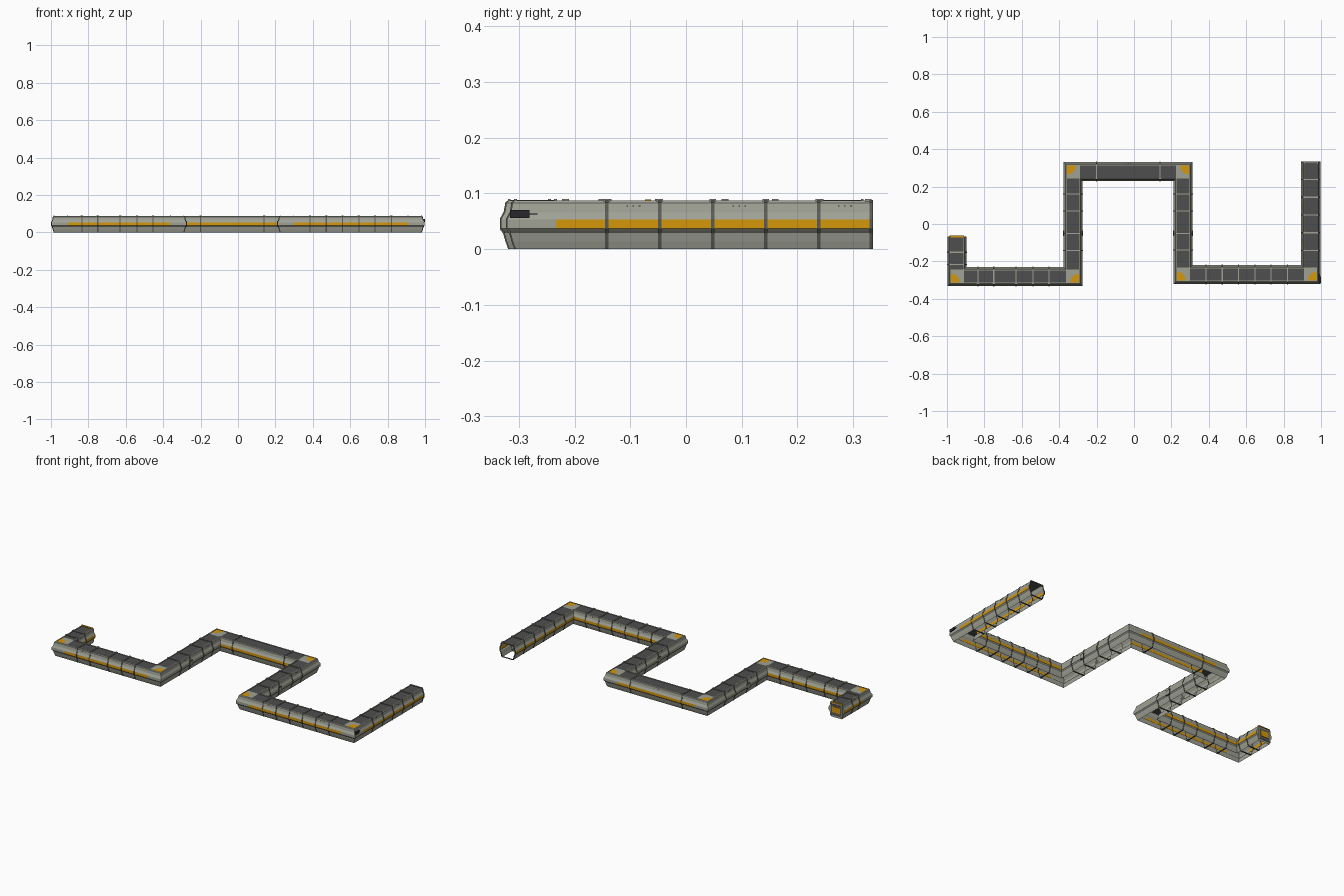
import bpy, bmesh, math
from mathutils import Vector

if "Cube" in bpy.data.objects:
    bpy.data.objects.remove(bpy.data.objects["Cube"])

def mat(name, c):
    m = bpy.data.materials.new(name)
    m.diffuse_color = (*c, 1)
    m.use_nodes = True
    m.node_tree.nodes["Principled BSDF"].inputs["Base Color"].default_value = m.diffuse_color
    return m

GREY = mat("wall grey", (0.35, 0.36, 0.30))
DARK = mat("roof charcoal", (0.077, 0.077, 0.077))
ORANGE = mat("hazard orange", (0.66, 0.31, 0.003))
SHADE = mat("trim dark grey", (0.10, 0.105, 0.09))
BLACK = mat("equipment black", (0.022, 0.022, 0.024))
MATS = [GREY, DARK, ORANGE, SHADE, BLACK]
G, D, O, S, B = range(5)

def obj(name, bm, fix=True):
    if fix:
        bmesh.ops.recalc_face_normals(bm, faces=bm.faces)
    me = bpy.data.meshes.new(name)
    bm.to_mesh(me)
    bm.free()
    for m in MATS:
        me.materials.append(m)
    o = bpy.data.objects.new(name, me)
    bpy.context.collection.objects.link(o)
    return o

# Centre line of the corridor
PATH = [Vector(p) for p in [(-0.947, -0.066), (-0.947, -0.281), (-0.326, -0.281), (-0.326, 0.28),
                            (0.262, 0.28), (0.262, -0.27), (0.945, -0.27), (0.945, 0.335)]]
DIRS = [(b - a).normalized() for a, b in zip(PATH, PATH[1:])]
def side(d):
    return Vector((d.y, -d.x))

# Half cross-section (offset, height) from the open bottom to the roof
HALF = [(.036, 0), (.041, .014), (.045, .029), (.046, .032), (.051, .037), (.051, .053),
        (.044, .066), (.041, .083), (.037, .087), (.033, .087), (.033, .084)]
HCOL = [G, G, S, G, O, G, G, G, G, G]
PROF = [(-u, z) for u, z in HALF] + [(u, z) for u, z in reversed(HALF)]
COLS = HCOL + [D] + HCOL[::-1]
PLAIN = (2, 4)  # the two long crossings carry no orange band

# Swept strip with mitred corners. Corner pieces reach .037 past the corner,
# further where the inner wall needs it.
stations = [(PATH[0], side(DIRS[0]), Vector((0, 0)), 1)]
for i in range(1, len(PATH) - 1):
    a, b = side(DIRS[i - 1]), side(DIRS[i])
    turn = 1 if DIRS[i].dot(a) > 0 else -1
    stations += [(PATH[i], a, -DIRS[i - 1], turn), (PATH[i], a + b, Vector((0, 0)), turn),
                 (PATH[i], b, DIRS[i], turn)]
stations.append((PATH[-1], side(DIRS[-1]), Vector((0, 0)), 1))

def sweep(bm, prof, cols):
    rows = []
    for p, n, d, turn in stations:
        pts = [(p + n * u + d * max(.037, u * turn + .001), z) for u, z in prof]
        rows.append([bm.verts.new((q.x, q.y, z)) for q, z in pts])
    for k in range(len(rows) - 1):
        corner = k % 3 != 0
        for j, c in enumerate(cols):
            f = bm.faces.new((rows[k][j], rows[k][j + 1], rows[k + 1][j + 1], rows[k + 1][j]))
            plain = (corner and c in (D, O)) or (c == O and k // 3 in PLAIN)
            f.material_index = G if plain else c

# Corridor shell, open underneath
bm = bmesh.new()
sweep(bm, PROF, COLS)
obj("corridor_shell", bm)

# Inner wall lining without the dark trim line
LIN = [(.0345, 0), (.0395, .014), (.0445, .032), (.0495, .037), (.0495, .053), (.0425, .066), (.0395, .082)]
bm = bmesh.new()
for sg in (-1, 1):
    sweep(bm, [(sg * u, z) for u, z in LIN], [G, G, G, O, G, G])
obj("wall_lining", bm)

# Local frame helper: distance along segment, sideways offset, height
def place(i, s, u, z):
    p = PATH[i] + DIRS[i] * s + side(DIRS[i]) * u
    return (p.x, p.y, z)

def box(bm, i, s, u, z, ls, lu, lz, c):
    v = [bm.verts.new(place(i, s + a * ls / 2, u + b * lu / 2, z + d * lz / 2))
         for a in (-1, 1) for b in (-1, 1) for d in (-1, 1)]
    for q in ((0, 1, 3, 2), (4, 6, 7, 5), (0, 4, 5, 1), (2, 3, 7, 6), (0, 2, 6, 4), (1, 5, 7, 3)):
        bm.faces.new([v[n] for n in q]).material_index = c

# Rib hoops wrapping walls and roof, tied by a thin bar across the open bottom
RH = [(.038, 0), (.043, .014), (.047, .028), (.053, .036), (.053, .054), (.046, .067), (.043, .084), (.037, .088)]
ROUT = [(-u, z) for u, z in RH] + [(u, z) for u, z in reversed(RH)]
def rib(bm, i, s, w=.006):
    rings = []
    for ds, t in ((-w / 2, 1), (w / 2, 1), (w / 2, .92), (-w / 2, .92)):
        rings.append([bm.verts.new(place(i, s + ds, u * t, .045 + (z - .045) * t)) for u, z in ROUT])
    n = len(ROUT)
    for a in range(4):
        r, q = rings[a], rings[(a + 1) % 4]
        for j in range(n):
            f = bm.faces.new((r[j], r[(j + 1) % n], q[(j + 1) % n], q[j]))
            f.material_index = G if a == 0 and j == len(RH) - 1 else S

RIBS = {0: [.085, .15],
        1: [.112, .197, .317, .407, .492],
        2: [.14, .231, .351, .441],
        3: [.126, .466],
        4: [.12, .21, .33, .42],
        5: [.123 + .087 * k for k in range(6)],
        6: [.128 + .095 * k for k in range(5)] + [.602]}
bm = bmesh.new()
clamps = bmesh.new()
vents = bmesh.new()
for i, ss in RIBS.items():
    for k, s in enumerate(ss):
        rib(bm, i, s)
        # Roof clamps straddling each rib
        for sg in (-1, 1):
            box(clamps, i, min(s, .597 if i == 6 else 9), sg * .036, .0875, .012, .005, .005, G)
        # Small vent slots high on alternate panels
        if k % 2 == 0 and k + 1 < len(ss):
            mid = (s + ss[k + 1]) / 2
            for sg in (-1, 1):
                for d in (-.011, 0, .011):
                    box(vents, i, mid + d, sg * .0421, .077, .003, .0015, .002, B)
obj("ribs", bm)
obj("roof_clamps", clamps)
obj("wall_vents", vents)

# Orange quarter discs on the outer corner of each roof tile
bm = bmesh.new()
for i in range(1, len(PATH) - 1):
    a, b = DIRS[i - 1], -DIRS[i]
    o = PATH[i] + (a + b) * .032
    pts = [o] + [o - a * (.047 * math.cos(t * math.pi / 16)) - b * (.047 * math.sin(t * math.pi / 16))
                 for t in range(9)]
    f = bm.faces.new([bm.verts.new((p.x, p.y, .0855)) for p in pts])
    f.normal_update()
    if f.normal.z < 0:
        f.normal_flip()
    f.material_index = O
obj("corner_markings", bm, False)

# Closed end with door on the short arm
bm = bmesh.new()
v = [bm.verts.new(place(0, 0, u, z)) for u, z in PROF]
bm.faces.new(v).material_index = G
box(bm, 0, -.001, 0, .044, .004, .066, .064, S)
box(bm, 0, -.003, 0, .046, .004, .052, .034, O)
box(bm, 0, .002, 0, .087, .011, .076, .004, O)
for sg in (-1, 1):
    box(bm, 0, -.002, sg * .036, .044, .006, .006, .07, G)
obj("end_door", bm)

# Service hatches midway along the two long crossings
bm = bmesh.new()
for i, s in ((2, .231), (4, .33)):
    for sg in (-1, 1):
        box(bm, i, s, sg * .0505, .045, .03, .005, .03, S)
        box(bm, i, s, sg * .0515, .045, .022, .005, .022, G)
obj("service_hatches", bm)

# Dark equipment box with a thin rod at the far right corner
bm = bmesh.new()
box(bm, 6, -.028, .049, .063, .035, .01, .015, B)
box(bm, 6, -.004, .049, .063, .016, .003, .002, B)
obj("equipment_box", bm)
